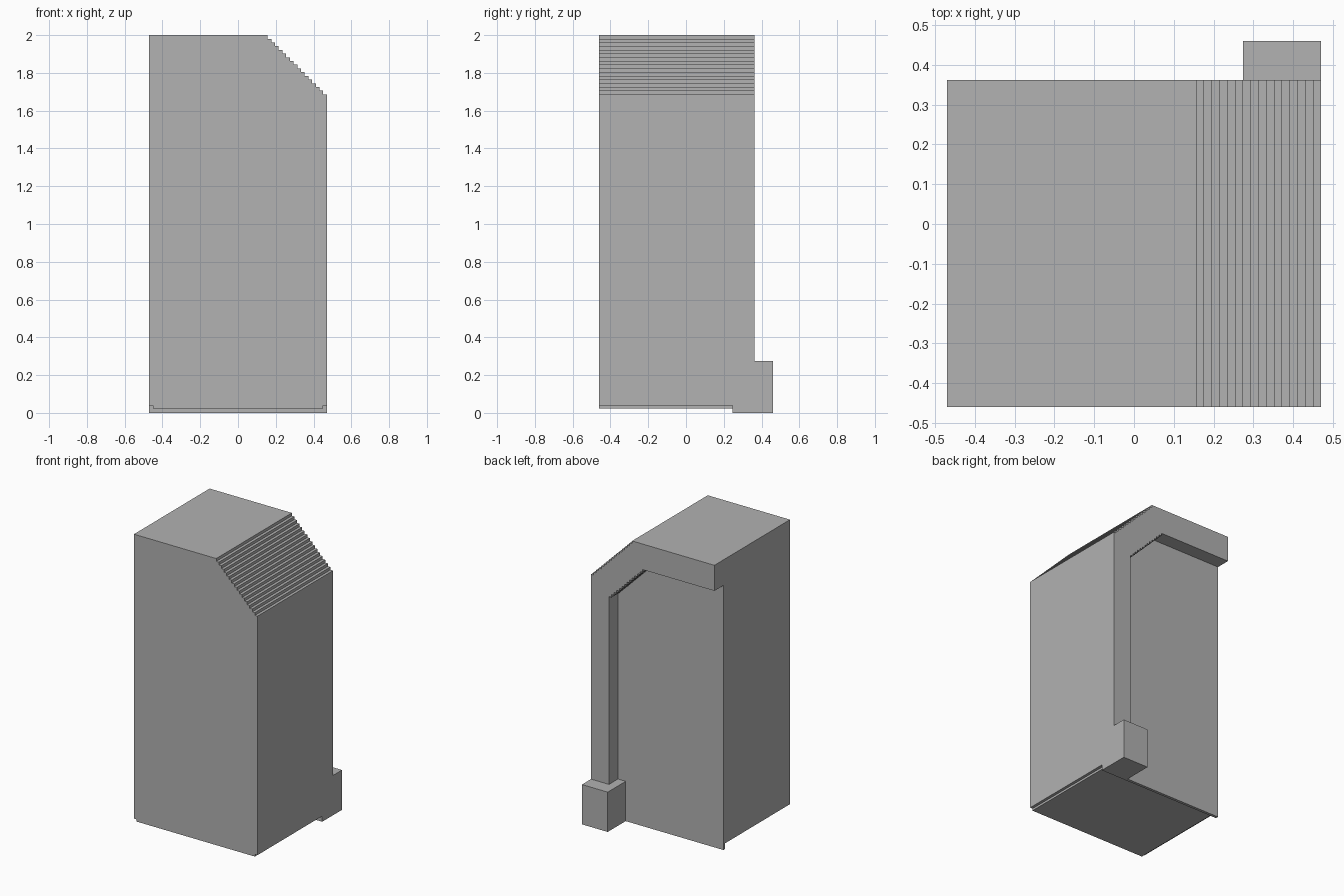
import bpy
import bmesh

cube = bpy.data.objects.get("Cube")
if cube:
    bpy.data.objects.remove(cube, do_unlink=True)

U = 1 / 51  # grid unit of the stepped shape

grey = bpy.data.materials.new("plain_grey")
grey.use_nodes = True
colour = (0.445, 0.445, 0.445, 1)
grey.diffuse_color = colour
grey.node_tree.nodes["Principled BSDF"].inputs["Base Color"].default_value = colour


def stairs(x, z, count):
    """Points stepping down and outwards from (x, z)."""
    pts = [(x, z)]
    for i in range(count):
        pts += [(x + i, z - i - 1), (x + i + 1, z - i - 1)]
    return pts


def prism(name, profile, y0, y1):
    """Extrude an (x, z) profile along y."""
    bm = bmesh.new()
    face = bm.faces.new([bm.verts.new((x * U, y0 * U, z * U)) for x, z in profile])
    out = bmesh.ops.extrude_face_region(bm, geom=[face])["geom"]
    verts = [g for g in out if isinstance(g, bmesh.types.BMVert)]
    bmesh.ops.translate(bm, verts=verts, vec=(0, (y1 - y0) * U, 0))
    bmesh.ops.recalc_face_normals(bm, faces=bm.faces)
    mesh = bpy.data.meshes.new(name)
    bm.to_mesh(mesh)
    bm.free()
    mesh.materials.append(grey)
    obj = bpy.data.objects.new(name, mesh)
    bpy.context.collection.objects.link(obj)
    return obj


# Outer outline: flat top, then a stepped slope on the left side
outer = [(-24, 102)] + stairs(8, 102, 16)

# Main block with its shallow rebate along both lower side edges
rebate = [(24, 2), (23, 2), (23, 1.25), (-23, 1.25), (-23, 2), (-24, 2)]
prism("main_block", outer + rebate, -23.5, 12.5)

# Rear panel reaching the ground
prism("rear_panel", outer + [(24, 0), (-24, 0)], 12.5, 13.5)

# Raised rear frame: top beam, stepped slope and post
inner = [(-24, 93)] + stairs(4, 93, 13)
prism("rear_frame", outer + [(24, 14), (17, 14)] + inner[::-1], 13.5, 18.5)

# Foot box under the post
prism("foot_box", [(14, 0), (24, 0), (24, 14), (14, 14)], 13.5, 23.5)
